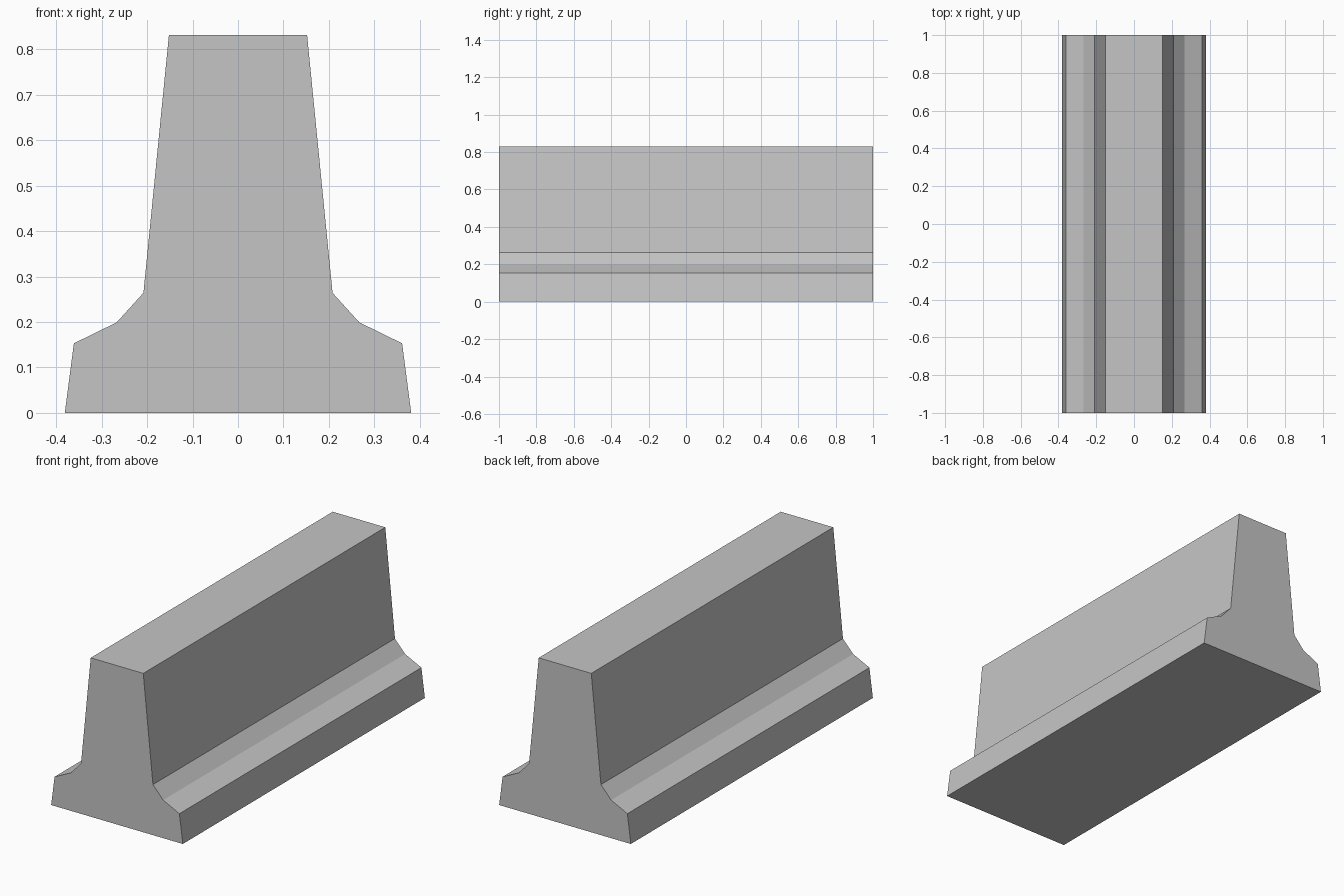
import bpy
import bmesh

cube = bpy.data.objects.get("Cube")
if cube:
    bpy.data.objects.remove(cube, do_unlink=True)

LENGTH = 2.0

# Half of the cross-section (x, z), from the base up to the top edge
half_profile = [(0.381, 0), (0.361, 0.153), (0.267, 0.199),
                (0.208, 0.264), (0.152, 0.831)]
profile = half_profile + [(-x, z) for x, z in reversed(half_profile)]

# Concrete colour
concrete = bpy.data.materials.new("concrete_grey")
concrete.use_nodes = True
colour = (0.56, 0.56, 0.56, 1)
concrete.diffuse_color = colour
concrete.node_tree.nodes["Principled BSDF"].inputs["Base Color"].default_value = colour

# Barrier body: extrude the mirrored cross-section along y
bm = bmesh.new()
front = bm.faces.new([bm.verts.new((x, -LENGTH / 2, z)) for x, z in profile])
extruded = bmesh.ops.extrude_face_region(bm, geom=[front], use_keep_orig=True)
back_verts = [v for v in extruded["geom"] if isinstance(v, bmesh.types.BMVert)]
bmesh.ops.translate(bm, verts=back_verts, vec=(0, LENGTH, 0))
bmesh.ops.recalc_face_normals(bm, faces=bm.faces)

mesh = bpy.data.meshes.new("road_barrier")
bm.to_mesh(mesh)
bm.free()
mesh.materials.append(concrete)
barrier = bpy.data.objects.new("road_barrier", mesh)
bpy.context.collection.objects.link(barrier)
